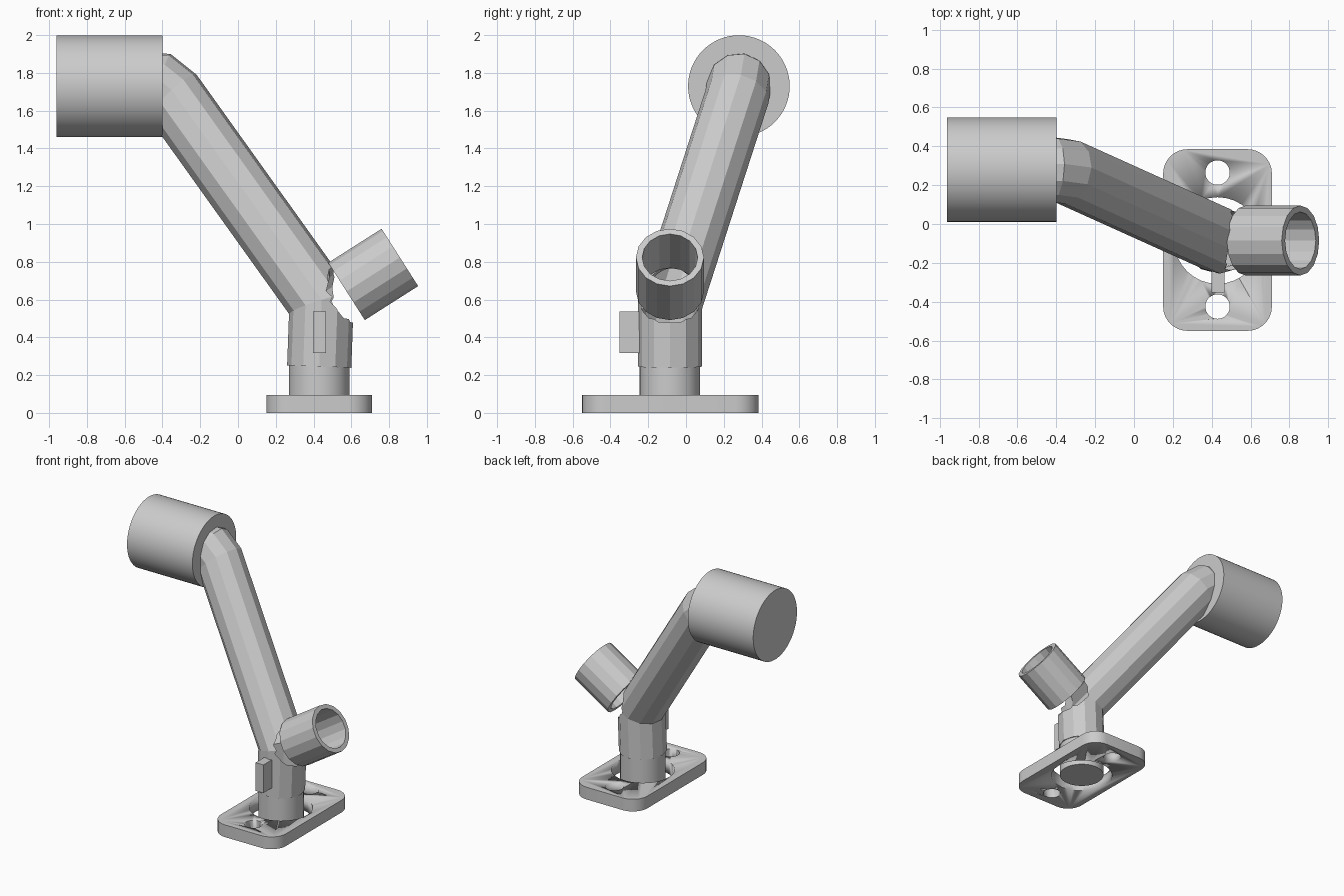
import bpy, bmesh, math
from mathutils import Vector

if "Cube" in bpy.data.objects:
    bpy.data.objects.remove(bpy.data.objects["Cube"])

CX, CY = 0.43, -0.085          # axis of the base


def finish(name, bm, smooth=False):
    bmesh.ops.recalc_face_normals(bm, faces=bm.faces)
    me = bpy.data.meshes.new(name)
    bm.to_mesh(me)
    bm.free()
    ob = bpy.data.objects.new(name, me)
    bpy.context.collection.objects.link(ob)
    if smooth:
        bpy.context.view_layer.objects.active = ob
        ob.select_set(True)
        bpy.ops.object.shade_smooth_by_angle(angle=math.radians(30))
        ob.select_set(False)
    return ob


def sweep(name, path, r, n, smooth=False):
    """Mitred n-sided solid along a path."""
    pts = [Vector(p) for p in path]
    dirs = [(b - a).normalized() for a, b in zip(pts, pts[1:])]
    d = dirs[0]
    u = (Vector((1, 0, 0)) if abs(d.x) < 0.5 else Vector((0, 0, 1)))
    u = (u - d * u.dot(d)).normalized()
    v = d.cross(u)
    ring = [pts[0] + r * (u * math.cos(a) + v * math.sin(a))
            for a in (2 * math.pi * i / n for i in range(n))]
    bm = bmesh.new()
    rings = [[bm.verts.new(p) for p in ring]]
    for i, d in enumerate(dirs):
        nrm = (d + dirs[i + 1]).normalized() if i + 1 < len(dirs) else d
        ring = [p + d * ((pts[i + 1] - p).dot(nrm) / d.dot(nrm)) for p in ring]
        rings.append([bm.verts.new(p) for p in ring])
    for a, b in zip(rings, rings[1:]):
        for i in range(n):
            j = (i + 1) % n
            bm.faces.new((a[i], a[j], b[j], b[i]))
    bm.faces.new(rings[0])
    bm.faces.new(rings[-1])
    return finish(name, bm, smooth)


def box(name, lo, hi, corner=0):
    bm = bmesh.new()
    bmesh.ops.create_cube(bm, size=1)
    for w in bm.verts:
        w.co = Vector([l + (c + 0.5) * (h - l) for l, h, c in zip(lo, hi, w.co)])
    if corner:
        up = [e for e in bm.edges if abs(e.verts[0].co.z - e.verts[1].co.z) > 1e-4]
        bmesh.ops.bevel(bm, geom=up, offset=corner, segments=8, profile=0.5,
                        affect='EDGES')
    return finish(name, bm, bool(corner))


def cut(ob, cutters):
    for c in cutters:
        m = ob.modifiers.new("cut", 'BOOLEAN')
        m.operation = 'DIFFERENCE'
        m.solver = 'EXACT'
        m.object = c
        c.hide_render = True
        c.hide_set(True)


# base flange with a bore and two bolt holes
flange = box("base_flange", (0.15, -0.55, 0), (0.71, 0.385, 0.095), 0.125)
cut(flange, [sweep("flange_cutter", [(CX, y, -0.1), (CX, y, 0.2)], r, 32, True)
             for y, r in ((CY, 0.223), (0.265, 0.063), (-0.425, 0.063))])

# round neck between flange and pipe
sweep("neck", [(CX, CY, 0.005), (CX, CY, 0.30)], 0.16, 48, True)

# bent hollow pipe, opened where the branch meets it
bend = [(CX + 0.012, CY, 0.575), (-0.345, 0.27, 1.675)]
pipe = sweep("main_pipe", [(CX, CY, 0.245)] + bend +
             [(-0.42, 0.28, 1.735), (-0.6, 0.28, 1.74)], 0.17, 12)
axis = Vector((0.843, 0, 0.537))
end = Vector((0.857, CY, 0.823))
cut(pipe, [sweep("pipe_bore_cutter", [(CX, CY, 0.26)] + bend, 0.145, 12),
           sweep("branch_opening_cutter", [end - axis * 0.50, end], 0.158, 16)])

# open branch tube
branch = sweep("branch_tube", [end - axis * 0.335, end], 0.18, 16)
cut(branch, [sweep("branch_bore_cutter", [end - axis * 0.45, end + axis * 0.1],
                   0.147, 16)])

# large drum at the upper end
sweep("end_drum", [(-0.40, 0.28, 1.73), (-0.962, 0.28, 1.73)], 0.269, 64, True)

# small front tab
box("front_tab", (0.398, -0.353, 0.318), (0.465, -0.23, 0.537))
